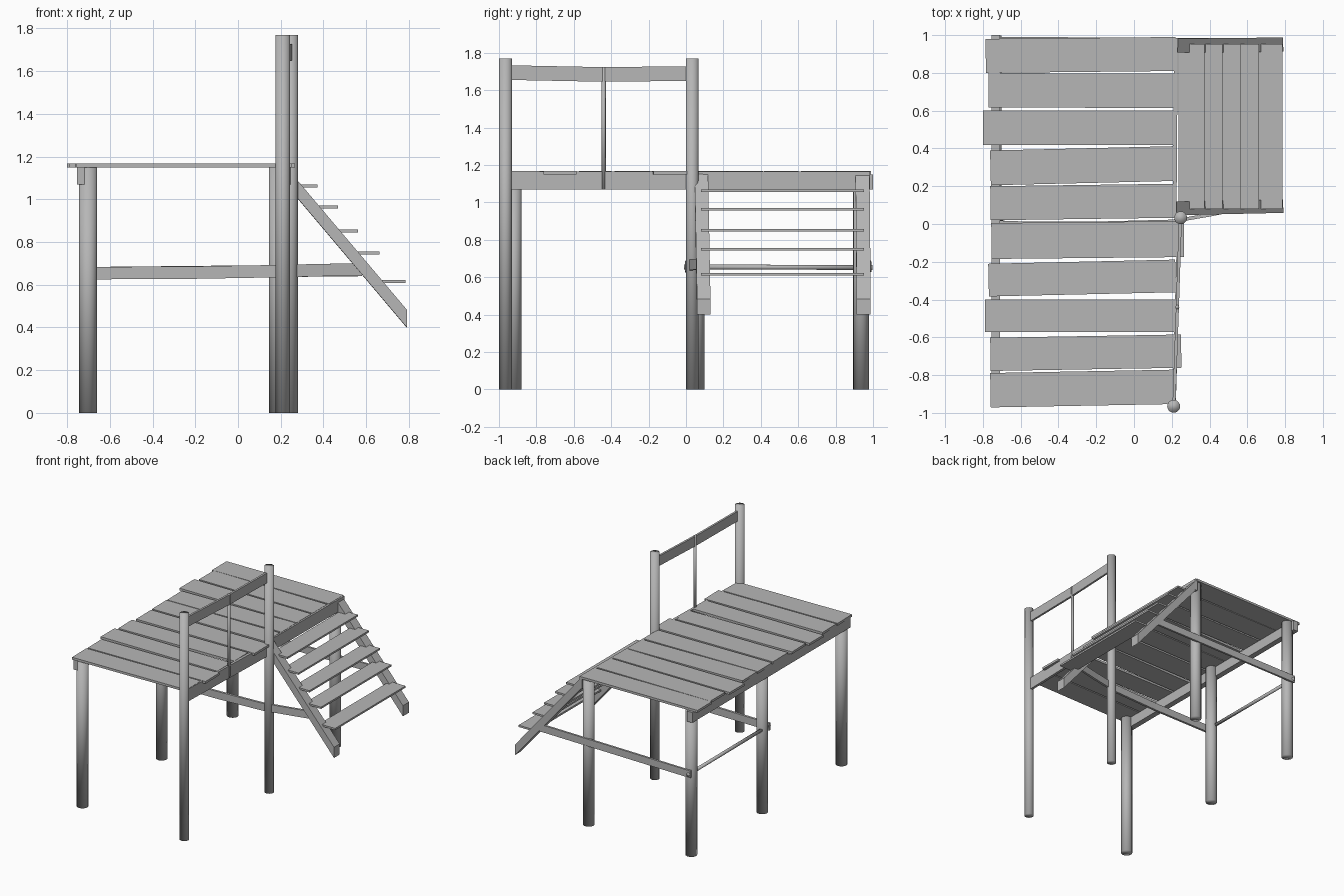
import bpy
import bmesh
from mathutils import Vector

cube = bpy.data.objects.get("Cube")
if cube:
    bpy.data.objects.remove(cube)

wood = bpy.data.materials.new("grey wood")
wood.use_nodes = True
GREY = (0.47, 0.47, 0.47, 1)
wood.diffuse_color = GREY
wood.node_tree.nodes["Principled BSDF"].inputs["Base Color"].default_value = GREY


def finish(name, bm, smooth=False):
    bmesh.ops.recalc_face_normals(bm, faces=bm.faces)
    mesh = bpy.data.meshes.new(name)
    for face in bm.faces:
        face.smooth = smooth
    bm.to_mesh(mesh)
    bm.free()
    mesh.materials.append(wood)
    obj = bpy.data.objects.new(name, mesh)
    bpy.context.collection.objects.link(obj)


def board(name, path, thick, height):
    """Sweep an upright rectangle along a path of bottom centre points."""
    pts = [Vector(p) for p in path]
    bm = bmesh.new()
    rings = []
    for i, p in enumerate(pts):
        d = pts[min(i + 1, len(pts) - 1)] - pts[max(i - 1, 0)]
        side = Vector((-d.y, d.x, 0)).normalized() * thick / 2
        up = Vector((0, 0, height))
        rings.append([bm.verts.new(c) for c in (p - side, p + side, p + side + up, p - side + up)])
    for a, b in zip(rings, rings[1:]):
        for k in range(4):
            bm.faces.new((a[k], a[k - 1], b[k - 1], b[k]))
    bm.faces.new(rings[0])
    bm.faces.new(rings[-1])
    finish(name, bm)


def pole(name, start, end, radius, sides=20):
    """Round pole between two points, softly shaded over its ends."""
    a, b = Vector(start), Vector(end)
    bm = bmesh.new()
    bmesh.ops.create_cone(bm, cap_ends=True, segments=sides, radius1=radius,
                          radius2=radius, depth=(b - a).length)
    turn = Vector((0, 0, 1)).rotation_difference(b - a).to_matrix().to_4x4()
    bm.transform(turn)
    bmesh.ops.translate(bm, verts=bm.verts, vec=(a + b) / 2)
    finish(name, bm, True)


# Posts
DECK = 1.15
for label, x, y, top, r in (("left_front", -0.702, -0.922, DECK, 0.042),
                            ("left_middle", -0.702, 0.058, DECK, 0.042),
                            ("left_back", -0.702, 0.936, DECK, 0.042),
                            ("right_back", 0.187, 0.936, DECK, 0.042),
                            ("tall_front", 0.21, -0.965, 1.77, 0.034),
                            ("tall_middle", 0.247, 0.033, 1.77, 0.034)):
    pole(label + "_post", (x, y, 0), (x, y, top), r)

# Beams under the deck
board("left_beam", [(-0.732, -0.96, 1.07), (-0.732, 1.0, 1.07)], 0.045, 0.08)
board("right_front_beam", [(0.212, -0.94, 1.07), (0.24, 0.03, 1.07)], 0.02, 0.096)
board("right_back_beam", [(0.215, 0.04, 1.07), (0.222, 0.985, 1.07)], 0.02, 0.096)

# Deck planks: left end, right end, centre y at each end, width
planks = ((-0.76, 0.22, -0.88, -0.862, 0.182), (-0.76, 0.25, -0.69, -0.673, 0.176),
          (-0.79, 0.22, -0.485, -0.485, 0.172), (-0.77, 0.22, -0.297, -0.275, 0.173),
          (-0.755, 0.265, -0.09, -0.08, 0.19), (-0.76, 0.215, 0.11, 0.123, 0.18),
          (-0.76, 0.215, 0.297, 0.32, 0.184), (-0.8, 0.215, 0.51, 0.51, 0.184),
          (-0.77, 0.215, 0.708, 0.705, 0.182), (-0.785, 0.22, 0.89, 0.9, 0.18))
for i, (x0, x1, y0, y1, width) in enumerate(planks):
    board(f"deck_plank_{i + 1}", [(x0, y0, DECK), (x1, y1, DECK)], width, 0.018)

# Railing between the tall posts
board("hand_rail", [(0.212, -0.95, 1.655), (0.23, -0.44, 1.645), (0.245, 0.02, 1.65)], 0.016, 0.078)
pole("rail_baluster", (0.229, -0.44, 1.07), (0.229, -0.44, 1.725), 0.011, 12)

# Stairs
board("front_stringer", [(0.215, 0.082, 1.08), (0.79, 0.095, 0.4)], 0.072, 0.083)
board("back_stringer", [(0.215, 0.944, 1.08), (0.79, 0.95, 0.4)], 0.075, 0.083)
for i, (edge, z) in enumerate(((0.372, 1.055), (0.468, 0.957), (0.563, 0.844),
                               (0.663, 0.742), (0.785, 0.608))):
    x = edge - 0.068
    board(f"stair_tread_{i + 1}", [(x, 0.08, z), (x, 0.952, z)], 0.136, 0.014)

# Low braces
board("middle_brace", [(-0.73, 0.006, 0.625), (-0.2, 0.004, 0.628), (0.2, 0.014, 0.635),
                       (0.4, 0.048, 0.64), (0.58, 0.085, 0.642)], 0.018, 0.058)
board("back_brace", [(-0.73, 0.983, 0.627), (0.58, 0.975, 0.64)], 0.016, 0.056)
pole("side_brace", (-0.715, -0.01, 0.655), (-0.715, 0.998, 0.652), 0.013, 12)
